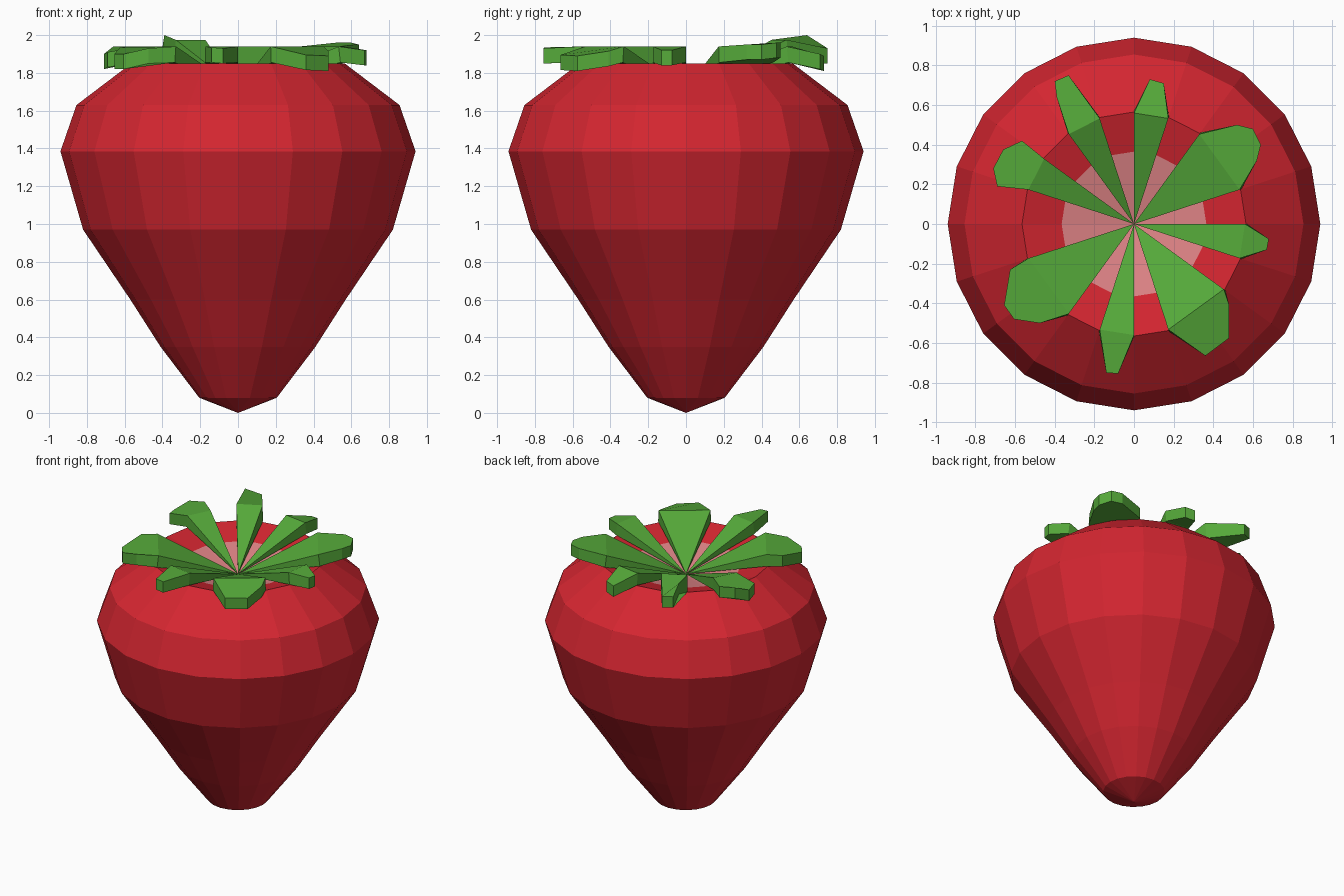
import bpy, bmesh, math

if "Cube" in bpy.data.objects:
    bpy.data.objects.remove(bpy.data.objects["Cube"])


def material(name, rgb):
    m = bpy.data.materials.new(name)
    m.diffuse_color = (*rgb, 1)
    m.use_nodes = True
    m.node_tree.nodes["Principled BSDF"].inputs["Base Color"].default_value = m.diffuse_color
    return m


red = material("berry red", (0.66, 0.019, 0.03))
pink = material("pale pink", (0.74, 0.23, 0.24))
green = material("leaf green", (0.092, 0.40, 0.042))


def finish(name, bm, mats):
    bmesh.ops.recalc_face_normals(bm, faces=bm.faces)
    me = bpy.data.meshes.new(name)
    bm.to_mesh(me)
    bm.free()
    for m in mats:
        me.materials.append(m)
    ob = bpy.data.objects.new(name, me)
    bpy.context.collection.objects.link(ob)
    return ob


# Fruit body: 20-sided lathe, with a sunken pink-centred top
SIDES = 20
profile = [(0.205, 0.08), (0.41, 0.35), (0.57, 0.6), (0.82, 0.97), (0.94, 1.385),
           (0.855, 1.63), (0.565, 1.85), (0.365, 1.79)]
bm = bmesh.new()
rings = [[bm.verts.new((r * math.cos(2 * math.pi * i / SIDES),
                        r * math.sin(2 * math.pi * i / SIDES), z))
          for i in range(SIDES)] for r, z in profile]
bottom, dimple = bm.verts.new((0, 0, 0)), bm.verts.new((0, 0, 1.705))
for i in range(SIDES):
    j = (i + 1) % SIDES
    for a, b in zip(rings, rings[1:]):
        bm.faces.new((a[i], a[j], b[j], b[i]))
    bm.faces.new((bottom, rings[0][j], rings[0][i]))
    bm.faces.new((dimple, rings[-1][i], rings[-1][j])).material_index = 1
finish("berry_body", bm, [red, pink])

# Leaves: start angle, end angle, height at the rim, outer outline points
leaves = [
    (72, 90, 1.94, [(0.15, 0.71, 1.90), (0.08, 0.73, 1.89)]),
    (18, 54, 1.94, [(0.62, 0.32, 1.95), (0.64, 0.40, 1.95), (0.60, 0.48, 1.96), (0.52, 0.50, 1.96)]),
    (-18, 0, 1.94, [(0.67, -0.13, 1.92), (0.68, -0.075, 1.92)]),
    (-72, -36, 1.94, [(0.36, -0.665, 1.895), (0.48, -0.575, 1.89), (0.48, -0.41, 1.915)]),
    (252, 270, 1.94, [(-0.14, -0.75, 1.935), (-0.08, -0.755, 1.93)]),
    (198, 234, 1.94, [(-0.625, -0.23, 1.935), (-0.655, -0.41, 1.90), (-0.605, -0.48, 1.90), (-0.475, -0.50, 1.93)]),
    (144, 162, 1.94, [(-0.565, 0.42, 1.94), (-0.66, 0.375, 1.94), (-0.71, 0.28, 1.90), (-0.69, 0.19, 1.91)]),
    (108, 126, 1.975, [(-0.33, 0.75, 1.93), (-0.40, 0.72, 1.935), (-0.39, 0.64, 2.0)]),
]
for n, (a0, a1, z, outer) in enumerate(leaves, 1):
    def rim(a, r):
        return (r * math.cos(math.radians(a)), r * math.sin(math.radians(a)))
    thick = 0.08
    bm = bmesh.new()
    apex = bm.verts.new((0, 0, 1.72))
    top = [bm.verts.new(p) for p in [(*rim(a0, 0.56), z), *outer, (*rim(a1, 0.56), z)]]
    low = [bm.verts.new(p) for p in [(*rim(a0, 0.57), 1.855),
                                     *[(x, y, h - thick) for x, y, h in outer],
                                     (*rim(a1, 0.57), 1.855)]]
    for loop in (top, low):
        bm.faces.new((apex, loop[0], loop[-1]))   # inner wedge
        bm.faces.new(loop)                        # outer blade
    for k in range(len(top) - 1):
        bm.faces.new((top[k], low[k], low[k + 1], top[k + 1]))
    for k in (0, -1):
        bm.faces.new((apex, low[k], top[k]))      # side walls
    finish(f"leaf_{n}", bm, [green])
